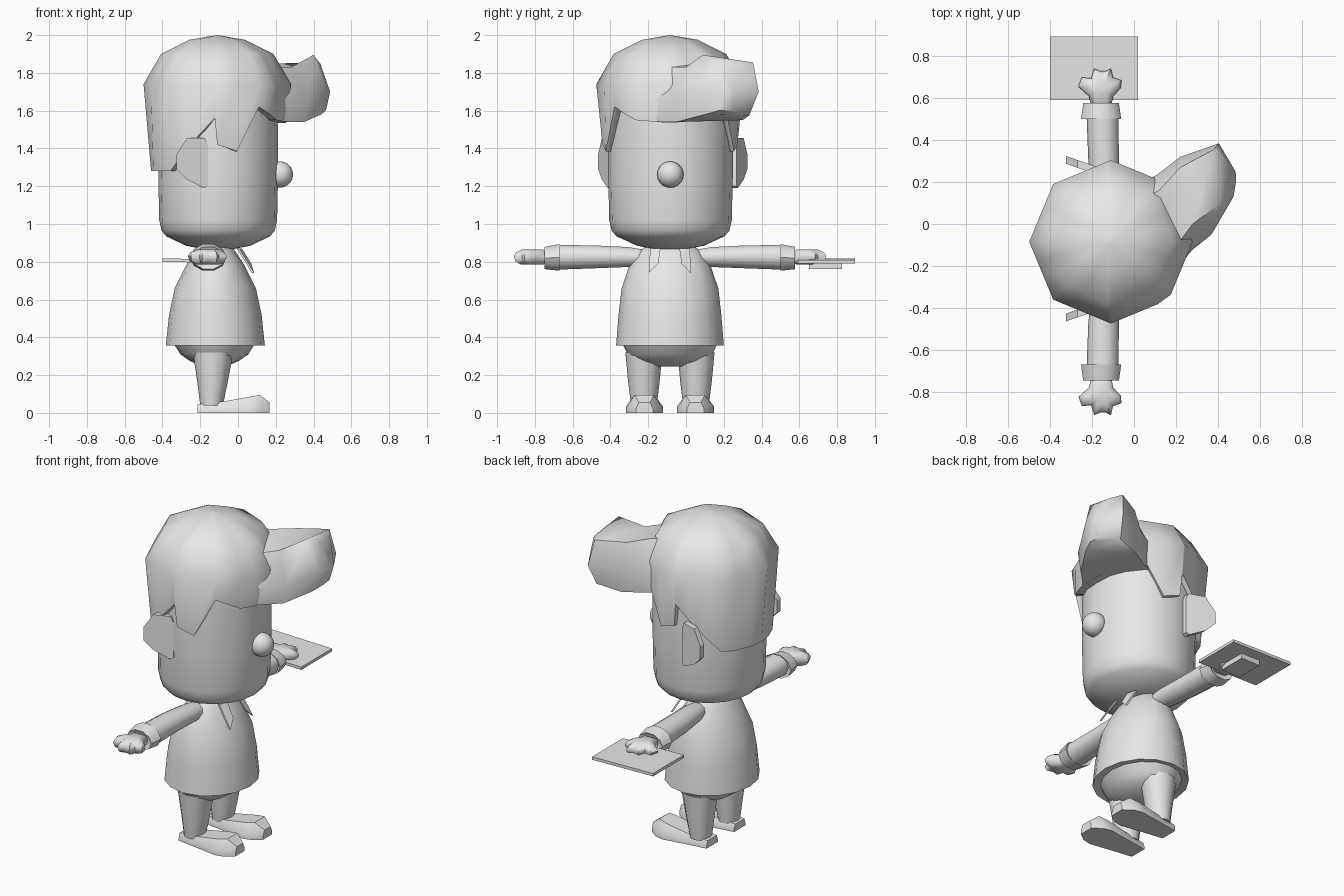
import bpy, bmesh, math
from mathutils import Vector

CY = -0.085  # side-to-side symmetry plane of the figure (faces +x)
grey = bpy.data.materials.new("plain_grey")
grey.diffuse_color = (0.8, 0.8, 0.8, 1)


def finish(name, bm, angle=50):
    bmesh.ops.remove_doubles(bm, verts=bm.verts, dist=0.0001)
    bmesh.ops.recalc_face_normals(bm, faces=bm.faces)
    me = bpy.data.meshes.new(name)
    bm.to_mesh(me)
    bm.free()
    ob = bpy.data.objects.new(name, me)
    bpy.context.collection.objects.link(ob)
    me.materials.append(grey)
    bpy.ops.object.select_all(action='DESELECT')
    bpy.context.view_layer.objects.active = ob
    ob.select_set(True)
    bpy.ops.object.shade_smooth_by_angle(angle=math.radians(angle))
    return ob


def loft(name, rings, angle=50):
    """Skin closed rings of equal length and cap both ends."""
    bm = bmesh.new()
    vs = [[bm.verts.new(p) for p in r] for r in rings]
    n = len(vs[0])
    for a, b in zip(vs, vs[1:]):
        for i in range(n):
            j = (i + 1) % n
            bm.faces.new((a[i], a[j], b[j], b[i]))
    bm.faces.new(vs[0])
    bm.faces.new(vs[-1])
    return finish(name, bm, angle)


def ellipse(cx, cy, z, rx, ry, n=16):
    return [(cx + rx * math.cos(2 * math.pi * i / n),
             cy + ry * math.sin(2 * math.pi * i / n), z) for i in range(n)]


def tube_y(x, y, z, rx, rz, n=10):
    return [(x + rx * math.cos(2 * math.pi * i / n), y,
             z + rz * math.sin(2 * math.pi * i / n)) for i in range(n)]


def both(name, rings, angle=50, cy=CY):
    """Build a part and its mirror image across the plane y = cy."""
    loft("left_" + name, rings, angle)
    loft("right_" + name, [[(x, 2 * cy - y, z) for x, y, z in r] for r in rings], angle)


# Head: rounded barrel
loft("head", [ellipse(-0.105, -0.082, z, r, r * 1.04, 20) for z, r in (
    (0.865, 0.07), (0.885, 0.17), (0.935, 0.275), (0.965, 0.3), (1.02, 0.312),
    (1.25, 0.317), (1.5, 0.317), (1.62, 0.31))])

# Hair: eight-sided dome with a jagged hem (angle, height), same on both sides
half = [(180, 1.28), (225, 1.28), (268, 1.56), (270, 1.42), (287, 1.385),
        (307, 1.62), (330, 1.55), (360, 1.535)]
hem = []
for (a0, z0), (a1, z1) in zip(half, half[1:]):
    k = max(1, round((a1 - a0) / 15))
    hem += [(a0 + (a1 - a0) * i / k, z0 + (z1 - z0) * i / k) for i in range(k)]
hem += [(360, 1.535)] + [(720 - a, z) for a, z in reversed(hem[1:])]


def hair_ring(r, z, octagon=True):
    ring = []
    for a, h in hem:
        f = 1
        if octagon:
            f = math.cos(math.pi / 8) / math.cos(math.radians((a % 45) - 22.5))
        rr = r if r is not None else 0.35 + (h - 1.28) * 0.05
        t = math.radians(a)
        ring.append((-0.11 + rr * f * math.cos(t), CY + rr * f * math.sin(t),
                     h if z is None else z))
    return ring


loft("hair", [hair_ring(0.3, None, False), hair_ring(None, None, False),
              hair_ring(0.39, 1.74), hair_ring(0.298, 1.9),
              hair_ring(0.148, 1.975), hair_ring(0.003, 2.0)], 60)

# Quiff: swept tuft at the front of the hair
loft("quiff", [
    [(0.12, -0.30, 1.56), (0.14, -0.30, 1.66), (0.08, -0.20, 1.82),
     (0.0, 0.1, 1.86), (0.04, 0.2, 1.72), (0.04, 0.2, 1.56)],
    [(0.27, -0.13, 1.54), (0.28, -0.12, 1.66), (0.22, -0.08, 1.83),
     (0.12, 0.16, 1.86), (0.11, 0.235, 1.72), (0.12, 0.23, 1.55)],
    [(0.35, -0.05, 1.54), (0.37, -0.05, 1.66), (0.28, 0.0, 1.83),
     (0.22, 0.27, 1.85), (0.22, 0.32, 1.70), (0.23, 0.30, 1.55)],
    [(0.44, 0.10, 1.58), (0.475, 0.13, 1.70), (0.40, 0.09, 1.895),
     (0.38, 0.355, 1.855), (0.405, 0.385, 1.70), (0.38, 0.335, 1.575)],
    [(0.465, 0.17, 1.60), (0.488, 0.21, 1.70), (0.435, 0.18, 1.85),
     (0.43, 0.29, 1.84), (0.485, 0.25, 1.70), (0.455, 0.25, 1.60)]], 50)

# Ears: thin plates flaring out toward the back
ear = [(-0.325, 1.37), (-0.27, 1.455), (-0.175, 1.455), (-0.16, 1.42),
       (-0.16, 1.2), (-0.18, 1.19), (-0.27, 1.235), (-0.325, 1.29)]
both("ear", [[(x, 0.245 + d - (x + 0.16) * 0.35, z) for x, z in ear]
             for d in (-0.015, 0.022)], 30, -0.07)

# Nose
bm = bmesh.new()
bmesh.ops.create_uvsphere(bm, u_segments=16, v_segments=10, radius=0.07)
bmesh.ops.translate(bm, verts=bm.verts, vec=Vector((0.222, -0.083, 1.262)))
finish("nose", bm)

# Shirt, flaring down to the hem
loft("shirt", [ellipse(-0.12, CY, z, rx, ry) for z, rx, ry in (
    (0.37, 0.2, 0.22), (0.358, 0.262, 0.285), (0.52, 0.245, 0.272), (0.66, 0.215, 0.256),
    (0.78, 0.155, 0.215), (0.85, 0.11, 0.17), (0.89, 0.075, 0.12))])

# Shorts
loft("shorts", [ellipse(-0.125, CY, z, rx, ry) for z, rx, ry in (
    (0.245, 0.06, 0.08), (0.275, 0.13, 0.19), (0.31, 0.18, 0.225), (0.375, 0.22, 0.255))])

# Neck
loft("neck", [ellipse(-0.11, CY, z, 0.08, 0.09, 12) for z in (0.84, 0.9)])

# Legs
both("leg", [ellipse(x, 0.053, z, rx, ry, 12) for x, z, rx, ry in (
    (-0.14, 0.04, 0.06, 0.068), (-0.135, 0.16, 0.08, 0.083), (-0.132, 0.32, 0.107, 0.098))])


# Shoes: low wedges, wider and taller at the toe
def shoe_ring(x, w, top, tw):
    return [(x, 0.05 - w, 0), (x, 0.05 + w, 0), (x, 0.05 + w, top * 0.4),
            (x, 0.05 + tw, top), (x, 0.05 - tw, top), (x, 0.05 - w, top * 0.4)]


both("shoe", [shoe_ring(-0.215, 0.055, 0.045, 0.045), shoe_ring(-0.08, 0.075, 0.06, 0.055),
              shoe_ring(0.06, 0.098, 0.085, 0.06), shoe_ring(0.115, 0.085, 0.095, 0.05),
              shoe_ring(0.168, 0.045, 0.055, 0.03)], 35)

# Sleeves and cuffs
both("sleeve", [tube_y(x, y, z, rx, rz) for x, y, z, rx, rz in (
    (-0.12, 0.02, 0.82, 0.05, 0.04), (-0.13, 0.13, 0.825, 0.068, 0.055),
    (-0.145, 0.30, 0.826, 0.073, 0.063), (-0.15, 0.51, 0.824, 0.076, 0.069))])
both("cuff", [tube_y(-0.157, y, z, rx, rz) for y, z, rx, rz in (
    (0.51, 0.823, 0.07, 0.06), (0.5, 0.823, 0.096, 0.074),
    (0.578, 0.82, 0.085, 0.062), (0.565, 0.82, 0.06, 0.045))], 40)

# Hands: flattened fists with knuckle bumps
hand = [(-0.2, 0.55), (-0.215, 0.61), (-0.265, 0.655), (-0.25, 0.70), (-0.205, 0.695),
        (-0.19, 0.742), (-0.16, 0.73), (-0.135, 0.73), (-0.11, 0.742), (-0.1, 0.70),
        (-0.06, 0.685), (-0.062, 0.65), (-0.1, 0.61), (-0.11, 0.55)]
both("hand", [[(-0.157 + (x + 0.157) * s, 0.64 + (y - 0.64) * s, z) for x, y in hand]
              for z, s in ((0.785, 0.6), (0.8, 0.9), (0.83, 1), (0.85, 0.88), (0.866, 0.55))], 50)

# Collar points hanging at the chest
for name, s in (("left_collar", 1), ("right_collar", -1)):
    pts = [(0.0, 0.105, 0.87), (0.015, 0.05, 0.87), (0.065, 0.062, 0.79), (0.08, 0.112, 0.74)]
    loft(name, [[(x + d, CY + s * (y - 0.0), z) for x, y, z in pts] for d in (-0.006, 0.006)], 30)


# Board held in the left hand, with a small clip underneath
def box(name, x0, x1, y0, y1, z0, z1, tilt=0.0):
    loft(name, [[(x, y, z + tilt * x) for x, y in ((x0, y0), (x1, y0), (x1, y1), (x0, y1))]
                for z in (z0, z1)], 30)


box("board", -0.4, 0.02, 0.592, 0.895, 0.792, 0.81, -0.02)
box("board_clip", -0.23, -0.1, 0.65, 0.825, 0.763, 0.796)
